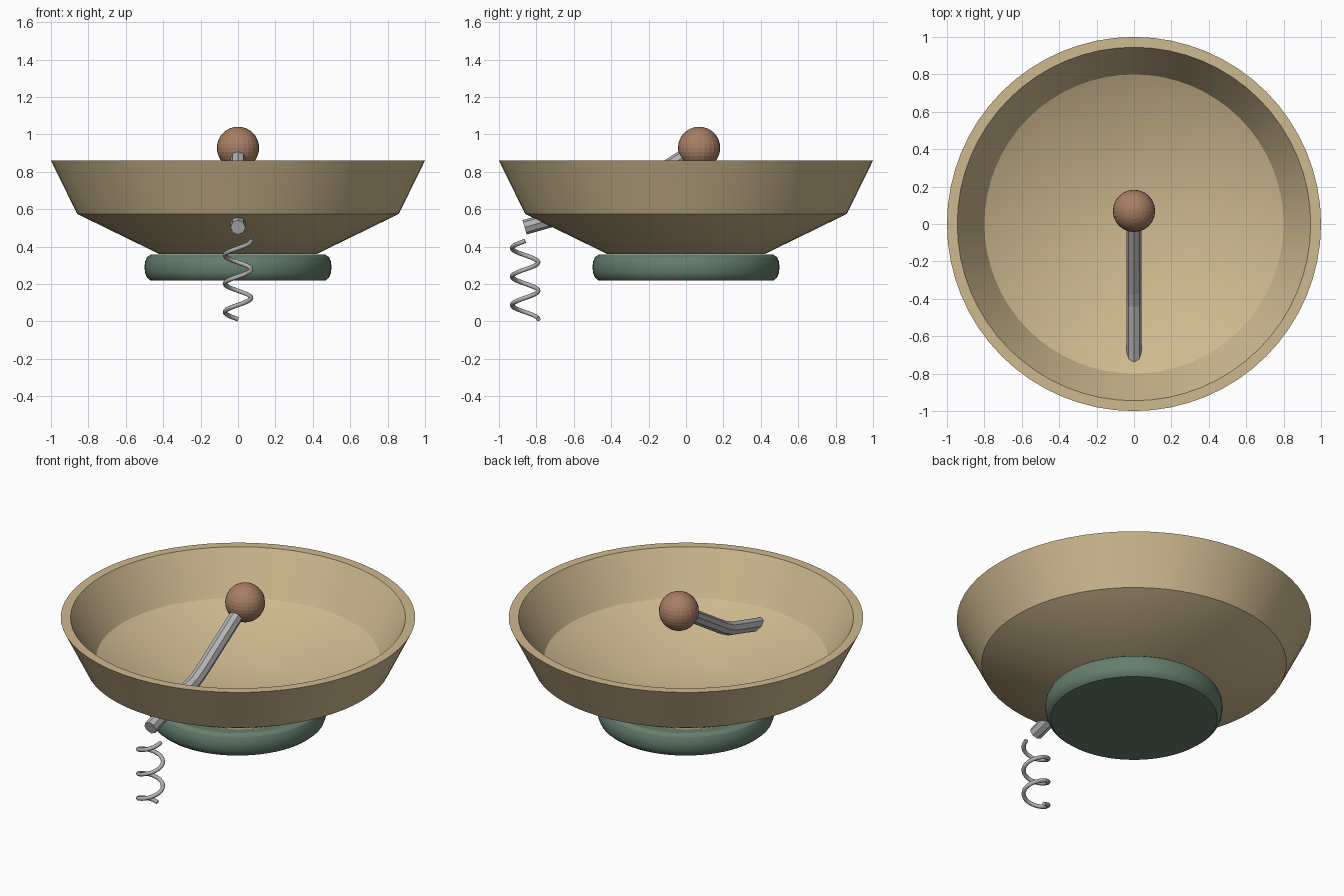
import bpy
import bmesh
import math

default = bpy.data.objects.get("Cube")
if default:
    bpy.data.objects.remove(default, do_unlink=True)


def material(name, rgb, metallic=0.0):
    mat = bpy.data.materials.new(name)
    mat.use_nodes = True
    mat.diffuse_color = (*rgb, 1)
    mat.node_tree.nodes["Principled BSDF"].inputs["Base Color"].default_value = (*rgb, 1)
    return mat


tan = material("tan", (0.62, 0.49, 0.28))
green = material("dull green", (0.13, 0.21, 0.155))
brown = material("brown", (0.39, 0.21, 0.13))
steel = material("steel grey", (0.45, 0.45, 0.46))


def add_mesh(name, bm, mat, smooth_angle=None):
    bmesh.ops.recalc_face_normals(bm, faces=bm.faces)
    mesh = bpy.data.meshes.new(name)
    bm.to_mesh(mesh)
    bm.free()
    mesh.materials.append(mat)
    if smooth_angle:
        mesh.shade_smooth()
        mesh.set_sharp_from_angle(angle=math.radians(smooth_angle))
    obj = bpy.data.objects.new(name, mesh)
    bpy.context.collection.objects.link(obj)
    return obj


def lathe(name, profile, mat, sides=64):
    """Turn a (radius, height) profile about z; both ends close with a disc."""
    bm = bmesh.new()
    rings = []
    for r, z in profile:
        angles = [math.tau * i / sides for i in range(sides)]
        rings.append([bm.verts.new((r * math.cos(a), r * math.sin(a), z)) for a in angles])
    for low, high in zip(rings, rings[1:]):
        for i in range(sides):
            j = (i + 1) % sides
            bm.faces.new((low[i], low[j], high[j], high[i]))
    bm.faces.new(rings[0])
    bm.faces.new(rings[-1])
    return add_mesh(name, bm, mat, 32)


def tube(name, points, radius, mat, smooth):
    """Eight-sided capped tube along a path."""
    curve = bpy.data.curves.new(name, "CURVE")
    curve.dimensions = "3D"
    curve.bevel_depth = radius
    curve.bevel_resolution = 2
    curve.use_fill_caps = True
    spline = curve.splines.new("POLY")
    spline.points.add(len(points) - 1)
    for point, co in zip(spline.points, points):
        point.co = (*co, 1)
    spline.use_smooth = smooth
    curve.materials.append(mat)
    obj = bpy.data.objects.new(name, curve)
    bpy.context.collection.objects.link(obj)
    return obj


# Hollow bowl: outside from foot to rim, then inside back down to the floor
lathe("bowl", [(0.42, 0.36), (0.86, 0.575), (1.0, 0.86),
               (0.945, 0.86), (0.80, 0.61), (0.38, 0.405)], tan)

# Rounded base ring under the bowl
lathe("base", [(0.47, 0.22), (0.487, 0.235), (0.497, 0.26), (0.5, 0.29),
               (0.497, 0.32), (0.487, 0.343), (0.465, 0.358)], green)

# Bent rod passing through the front of the bowl
tube("rod", [(0, 0.07, 0.93), (0, -0.36, 0.662), (0, -0.43, 0.627),
             (0, -0.863, 0.503)], 0.04, steel, False)

# Ball knob on the rod
bm = bmesh.new()
bmesh.ops.create_uvsphere(bm, u_segments=24, v_segments=16, radius=0.113)
bmesh.ops.translate(bm, verts=bm.verts, vec=(0, 0.07, 0.928))
add_mesh("knob", bm, brown)

# Coil spring hanging below the end of the rod
turns, steps = 2.75, 66
coil = []
for i in range(steps + 1):
    t = i / steps
    a = -math.tau * turns * t
    coil.append((0.07 * math.cos(a), -0.86 + 0.07 * math.sin(a), 0.43 - 0.418 * t))
tube("spring", coil, 0.012, steel, True)
